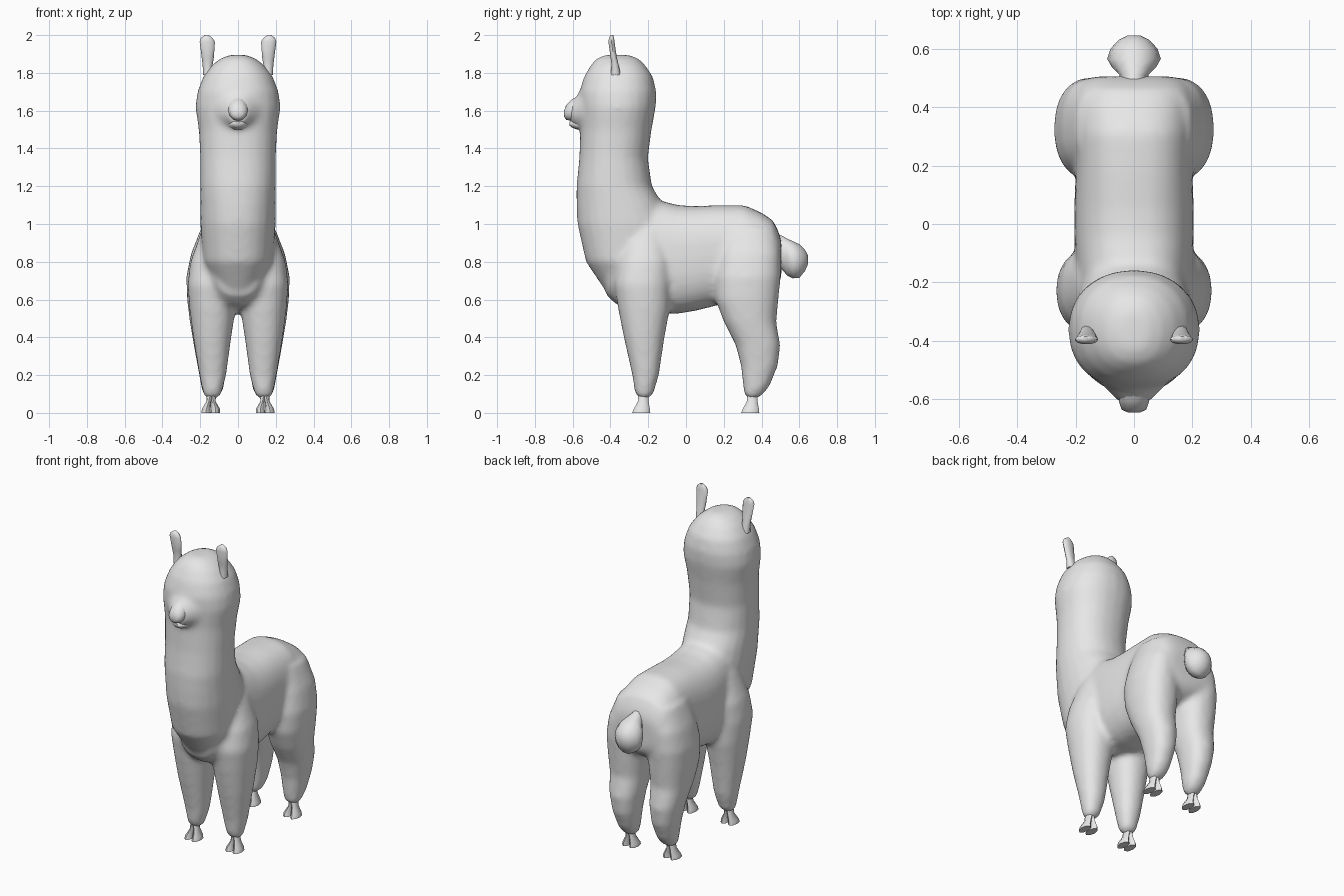
import bpy, bmesh, math

wool = bpy.data.materials.new("wool_grey")
wool.diffuse_color = (0.8, 0.8, 0.8, 1)


def loft(bm, axis, rows, n=20, power=2.0):
    """Rows are (position, a0, a1, b0, b1): bounds of an oval section across the axis."""
    rings = []
    for t, a0, a1, b0, b1 in rows:
        ring = []
        for i in range(n):
            w = 2 * math.pi * i / n
            c, s = math.cos(w), math.sin(w)
            c = math.copysign(abs(c) ** (2 / power), c)
            s = math.copysign(abs(s) ** (2 / power), s)
            a = (a0 + a1) / 2 + c * (a1 - a0) / 2
            b = (b0 + b1) / 2 + s * (b1 - b0) / 2
            ring.append(bm.verts.new((a, b, t) if axis == 'z' else (a, t, b)))
        rings.append(ring)
    faces = [bm.faces.new(rings[0]), bm.faces.new(rings[-1][::-1])]
    for p, q in zip(rings, rings[1:]):
        for i in range(n):
            j = (i + 1) % n
            faces.append(bm.faces.new((p[j], p[i], q[i], q[j])))
    bmesh.ops.recalc_face_normals(bm, faces=faces)


def finish(name, bm, angle=60):
    mesh = bpy.data.meshes.new(name)
    bm.to_mesh(mesh)
    bm.free()
    mesh.materials.append(wool)
    ob = bpy.data.objects.new(name, mesh)
    bpy.context.collection.objects.link(ob)
    bpy.ops.object.select_all(action='DESELECT')
    ob.select_set(True)
    bpy.context.view_layer.objects.active = ob
    bpy.ops.object.shade_smooth_by_angle(angle=math.radians(angle))
    return ob


def mirrored(rows, s):
    return [(t, s * a0, s * a1, b0, b1) for t, a0, a1, b0, b1 in rows]


# Fleece: torso, neck with head, and four legs fused into one skin
body = bmesh.new()
torso = [(y, -w, w, z0, z1) for y, w, z0, z1 in (
    (-0.42, 0.12, 0.62, 0.95), (-0.36, 0.17, 0.57, 1.08), (-0.2, 0.19, 0.53, 1.15),
    (-0.14, 0.198, 0.525, 1.125), (-0.04, 0.205, 0.525, 1.1), (0.05, 0.205, 0.54, 1.095),
    (0.17, 0.2, 0.57, 1.1), (0.31, 0.2, 0.6, 1.1), (0.4, 0.2, 0.62, 1.06),
    (0.46, 0.195, 0.65, 1.02), (0.49, 0.17, 0.68, 0.96), (0.505, 0.13, 0.72, 0.91))]
loft(body, 'y', torso, 28, 2.5)

neck = [(z, -w, w, y0, y1) for z, w, y0, y1 in (
    (0.57, 0.04, -0.37, -0.15), (0.65, 0.12, -0.43, -0.1), (0.8, 0.185, -0.53, -0.08),
    (1.0, 0.2, -0.575, -0.08), (1.1, 0.2, -0.58, -0.12), (1.2, 0.2, -0.58, -0.18),
    (1.35, 0.2, -0.565, -0.202), (1.5, 0.208, -0.56, -0.182), (1.62, 0.226, -0.565, -0.16),
    (1.7, 0.215, -0.565, -0.157), (1.78, 0.185, -0.54, -0.175), (1.84, 0.14, -0.505, -0.215),
    (1.875, 0.095, -0.475, -0.25), (1.895, 0.045, -0.43, -0.3))]
loft(body, 'z', neck, 24, 2.2)

front_leg = [
    (0.075, 0.115, 0.165, -0.245, -0.2), (0.1, 0.087, 0.185, -0.27, -0.172),
    (0.2, 0.062, 0.205, -0.285, -0.143), (0.4, 0.035, 0.238, -0.33, -0.113),
    (0.55, 0.012, 0.257, -0.36, -0.085), (0.68, 0.01, 0.268, -0.38, -0.08),
    (0.8, 0.03, 0.252, -0.36, -0.08), (0.97, 0.06, 0.192, -0.3, -0.12)]
hind_leg = [
    (0.075, 0.115, 0.165, 0.33, 0.375), (0.1, 0.087, 0.185, 0.305, 0.41),
    (0.14, 0.075, 0.195, 0.303, 0.442), (0.25, 0.058, 0.215, 0.29, 0.487),
    (0.36, 0.045, 0.235, 0.262, 0.5), (0.48, 0.03, 0.255, 0.2, 0.478),
    (0.6, 0.015, 0.27, 0.155, 0.49), (0.72, 0.015, 0.274, 0.15, 0.502),
    (0.84, 0.03, 0.25, 0.17, 0.5), (0.98, 0.05, 0.195, 0.2, 0.46)]
for side in (1, -1):
    loft(body, 'z', mirrored(front_leg, side), 20, 2.2)
    loft(body, 'z', mirrored(hind_leg, side), 20, 2.3)

# Cheeks tapering toward the muzzle
cheeks = [(y, -w, w, z0, z1) for y, w, z0, z1 in (
    (-0.61, 0.05, 1.53, 1.645), (-0.56, 0.1, 1.5, 1.7), (-0.48, 0.18, 1.47, 1.77),
    (-0.4, 0.2, 1.45, 1.8))]
loft(body, 'y', cheeks, 20)

fleece = finish("fleece_body", body)
remesh = fleece.modifiers.new("fuse", 'REMESH')
remesh.mode = 'VOXEL'
remesh.voxel_size = 0.016
remesh.use_smooth_shade = True
soften = fleece.modifiers.new("soften", 'SMOOTH')
soften.factor = 0.5
soften.iterations = 8

# Nose above a short chin, leaving a mouth groove
nose = bmesh.new()
loft(nose, 'y', [(y, -w, w, z0, z1) for y, w, z0, z1 in (
    (-0.645, 0.02, 1.568, 1.602), (-0.635, 0.042, 1.552, 1.628),
    (-0.605, 0.052, 1.545, 1.66), (-0.54, 0.06, 1.53, 1.69))], 12)
finish("nose", nose)
chin = bmesh.new()
loft(chin, 'y', [(y, -w, w, z0, z1) for y, w, z0, z1 in (
    (-0.618, 0.02, 1.522, 1.542), (-0.6, 0.036, 1.508, 1.55),
    (-0.54, 0.07, 1.49, 1.57))], 12)
finish("chin", chin)

# Round tail
tail = bmesh.new()
loft(tail, 'y', [(y, -w, w, z0, z1) for y, w, z0, z1 in (
    (0.47, 0.05, 0.78, 0.95), (0.51, 0.05, 0.755, 0.94), (0.535, 0.075, 0.725, 0.925),
    (0.565, 0.092, 0.71, 0.912), (0.6, 0.08, 0.712, 0.895),
    (0.63, 0.052, 0.75, 0.865), (0.645, 0.022, 0.785, 0.835))], 14)
finish("tail", tail)

# Paired ears and cloven feet
ear = [
    (1.79, 0.13, 0.185, -0.4, -0.345), (1.84, 0.135, 0.187, -0.395, -0.355),
    (1.88, 0.128, 0.192, -0.4, -0.365), (1.965, 0.122, 0.203, -0.412, -0.378),
    (1.985, 0.135, 0.196, -0.408, -0.38), (2.0, 0.155, 0.175, -0.4, -0.385)]
for side, label in ((1, "right"), (-1, "left")):
    bm = bmesh.new()
    loft(bm, 'z', mirrored(ear, side), 10)
    finish(label + "_ear", bm)
    for part, y in (("front", -0.225), ("hind", 0.352)):
        bm = bmesh.new()
        for x, d in ((0.117, -1), (0.167, 1)):
            m = 0.142
            toe = [(0.0, x - 0.023, x + 0.027, y - 0.06, y + 0.036),
                   (0.02, x - 0.022, x + 0.024, y - 0.052, y + 0.034),
                   (0.06, m - 0.012 + d * 0.012, m + 0.012 + d * 0.014, y - 0.03, y + 0.027),
                   (0.12, m - 0.025, m + 0.025, y - 0.028, y + 0.028)]
            loft(bm, 'z', mirrored(toe, side), 8)
        finish(f"{part}_{label}_foot", bm, 50)
